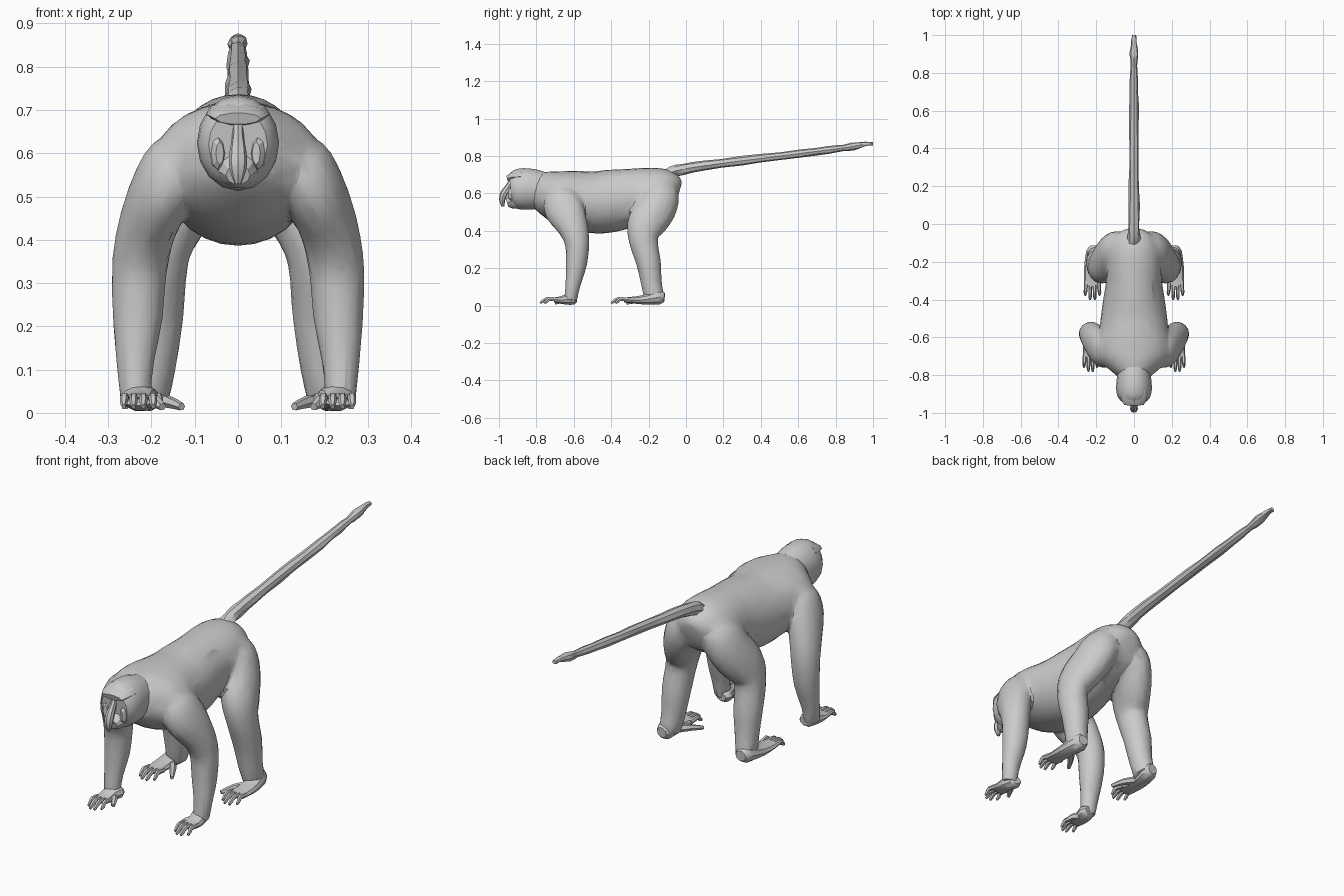
import bpy, bmesh, math, random
from mathutils import Vector

if "Cube" in bpy.data.objects:
    bpy.data.objects.remove(bpy.data.objects["Cube"])

random.seed(4)


def spline(rows, steps):
    """Catmull-Rom refinement of (x, y, z, half_width, half_depth) rows."""
    out = []
    for i in range(len(rows) - 1):
        p = [rows[max(i - 1, 0)], rows[i], rows[i + 1], rows[min(i + 2, len(rows) - 1)]]
        for s in range(steps):
            t = s / steps
            out.append([0.5 * (2 * b + (c - a) * t + (2 * a - 5 * b + 4 * c - d) * t * t
                               + (3 * b - a - 3 * c + d) * t ** 3)
                        for a, b, c, d in zip(*p)])
    return out + [list(rows[-1])]


def loft(bm, rows, sides=16, steps=3, flip=1, jitter=0.0):
    """Skin elliptical rings along a path, with closed ends."""
    rows = spline([(flip * r[0], *r[1:]) for r in rows], steps)
    pts = [Vector(r[:3]) for r in rows]
    rings = []
    for i, r in enumerate(rows):
        t = (pts[min(i + 1, len(pts) - 1)] - pts[max(i - 1, 0)]).normalized()
        side = (Vector((1, 0, 0)) - t * t.x).normalized()
        up = t.cross(side)
        ring = []
        for k in range(sides):
            a = 2 * math.pi * k / sides
            s = 1 + random.uniform(-jitter, jitter)
            ring.append(bm.verts.new(pts[i] + side * r[3] * s * math.cos(a) + up * r[4] * s * math.sin(a)))
        rings.append(ring)
    for a, b in zip(rings, rings[1:]):
        for k in range(sides):
            n = (k + 1) % sides
            bm.faces.new((a[k], a[n], b[n], b[k]))
    bm.faces.new(rings[0][::-1])
    bm.faces.new(rings[-1])


def finish(bm, name, angle=30):
    bmesh.ops.recalc_face_normals(bm, faces=bm.faces)
    me = bpy.data.meshes.new(name)
    bm.to_mesh(me)
    bm.free()
    ob = bpy.data.objects.new(name, me)
    bpy.context.collection.objects.link(ob)
    bpy.ops.object.select_all(action='DESELECT')
    ob.select_set(True)
    bpy.context.view_layer.objects.active = ob
    bpy.ops.object.shade_smooth_by_angle(angle=math.radians(angle))
    return ob


# Torso with neck and limbs, fused into one skin
torso = [(0, -.81, .625, .08, .085), (0, -.775, .615, .12, .105), (0, -.72, .597, .178, .128),
         (0, -.65, .575, .195, .15), (0, -.57, .56, .183, .16), (0, -.48, .552, .174, .166),
         (0, -.40, .56, .163, .167), (0, -.30, .577, .148, .156), (0, -.20, .60, .145, .139),
         (0, -.12, .615, .135, .12), (0, -.06, .615, .10, .09), (0, -.035, .61, .05, .05)]
arm = [(.09, -.67, .61, .05, .06), (.135, -.665, .57, .082, .098), (.177, -.648, .51, .075, .106),
       (.212, -.605, .42, .068, .082), (.228, -.582, .33, .064, .065), (.232, -.586, .22, .058, .056),
       (.238, -.605, .11, .043, .04), (.236, -.617, .03, .036, .036)]
leg = [(.05, -.15, .66, .05, .06), (.08, -.14, .60, .086, .102), (.12, -.16, .52, .087, .108),
       (.162, -.215, .43, .078, .102), (.182, -.228, .35, .067, .078), (.19, -.20, .23, .065, .066),
       (.195, -.185, .12, .054, .056), (.205, -.168, .035, .046, .055)]
bm = bmesh.new()
loft(bm, torso, 28)
for side in (1, -1):
    loft(bm, arm, flip=side)
    loft(bm, leg, flip=side)
skin = finish(bm, "body")
m = skin.modifiers.new("fuse", 'REMESH')
m.mode = 'VOXEL'
m.voxel_size = 0.008
m = skin.modifiers.new("soften", 'SMOOTH')
m.factor, m.iterations = 0.5, 4
m = skin.modifiers.new("facets", 'DECIMATE')
m.ratio = 0.05
for m in list(skin.modifiers):
    bpy.ops.object.modifier_apply(modifier=m.name)
bpy.ops.object.shade_smooth_by_angle(angle=math.radians(25))

# Head: skull, heavy brow, cheeks and muzzle around a flat recessed face
bm = bmesh.new()
loft(bm, [(0, -.76, .62, .085, .095), (0, -.81, .622, .09, .107), (0, -.87, .624, .095, .111),
          (0, -.915, .622, .086, .102), (0, -.938, .62, .068, .08)], 16, 2)
loft(bm, [(0, -.88, .69, .074, .034), (0, -.93, .688, .068, .026), (0, -.957, .68, .052, .014)], 10, 1)
loft(bm, [(0, -.89, .565, .06, .05), (0, -.94, .556, .042, .038), (0, -.957, .55, .028, .024)], 10, 1)
for side in (1, -1):
    loft(bm, [(.05, -.90, .60, .02, .045), (.046, -.938, .60, .016, .038), (.042, -.948, .60, .01, .026)],
         8, 1, side)
finish(bm, "head")

# Long hanging nose, narrow at the bridge
bm = bmesh.new()
loft(bm, [(0, -.93, .67, .012, .014), (0, -.949, .635, .014, .018), (0, -.973, .60, .02, .02),
          (0, -.983, .565, .02, .016), (0, -.978, .53, .008, .008)], 8, 2)
finish(bm, "nose")

# Slightly lumpy tail with a small tuft near the tip
bm = bmesh.new()
loft(bm, [(0, -.10, .70, .038, .03), (0, -.05, .722, .031, .03), (0, .10, .748, .028, .026),
          (0, .40, .787, .027, .023), (0, .70, .825, .023, .02), (0, .84, .843, .018, .018),
          (0, .90, .853, .024, .02), (0, .96, .864, .015, .012), (0, 1.0, .866, .012, .009)],
     8, 3, jitter=.13)
finish(bm, "tail")


# Hands and feet: flat palm, four curled digits and an inner thumb
def paw(name, flip, x, heel, knuckle, tip, thumb_x, half, heel_z):
    bm = bmesh.new()
    y = lambda f: heel + (knuckle - heel) * f
    loft(bm, [(x - .01, y(0), heel_z, half * .6, heel_z * .55), (x - .01, y(.15), heel_z, half, heel_z - .004),
              (x, y(.45), .034, half, .03), (x + .003, y(.7), .03, half, .022),
              (x + .003, y(1.05), .03, half, .014)], 10, 2, flip)
    for i in range(4):
        dx = (i - 1.5) * half * .52
        end = tip + .022 * (i in (0, 3))
        mid = (knuckle + end) / 2
        loft(bm, [(x + dx, knuckle + .02, .03, .011, .012), (x + dx * 1.1, mid, .037, .01, .011),
                  (x + dx * 1.15, end + .015, .024, .009, .01), (x + dx * 1.15, end, .014, .005, .007)],
             6, 2, flip)
    loft(bm, [(x - half * .5, y(.5), .028, .018, .018), ((x + thumb_x) / 2 - .01, y(.72), .026, .015, .015),
              (thumb_x + .005, y(.98), .014, .009, .009)], 6, 2, flip)
    finish(bm, name)


for flip, label in ((1, "left"), (-1, "right")):
    paw(label + "_hand", flip, .23, -.585, -.70, -.78, .17, .038, .035)
    paw(label + "_foot", flip, .22, -.115, -.32, -.40, .125, .042, .045)
